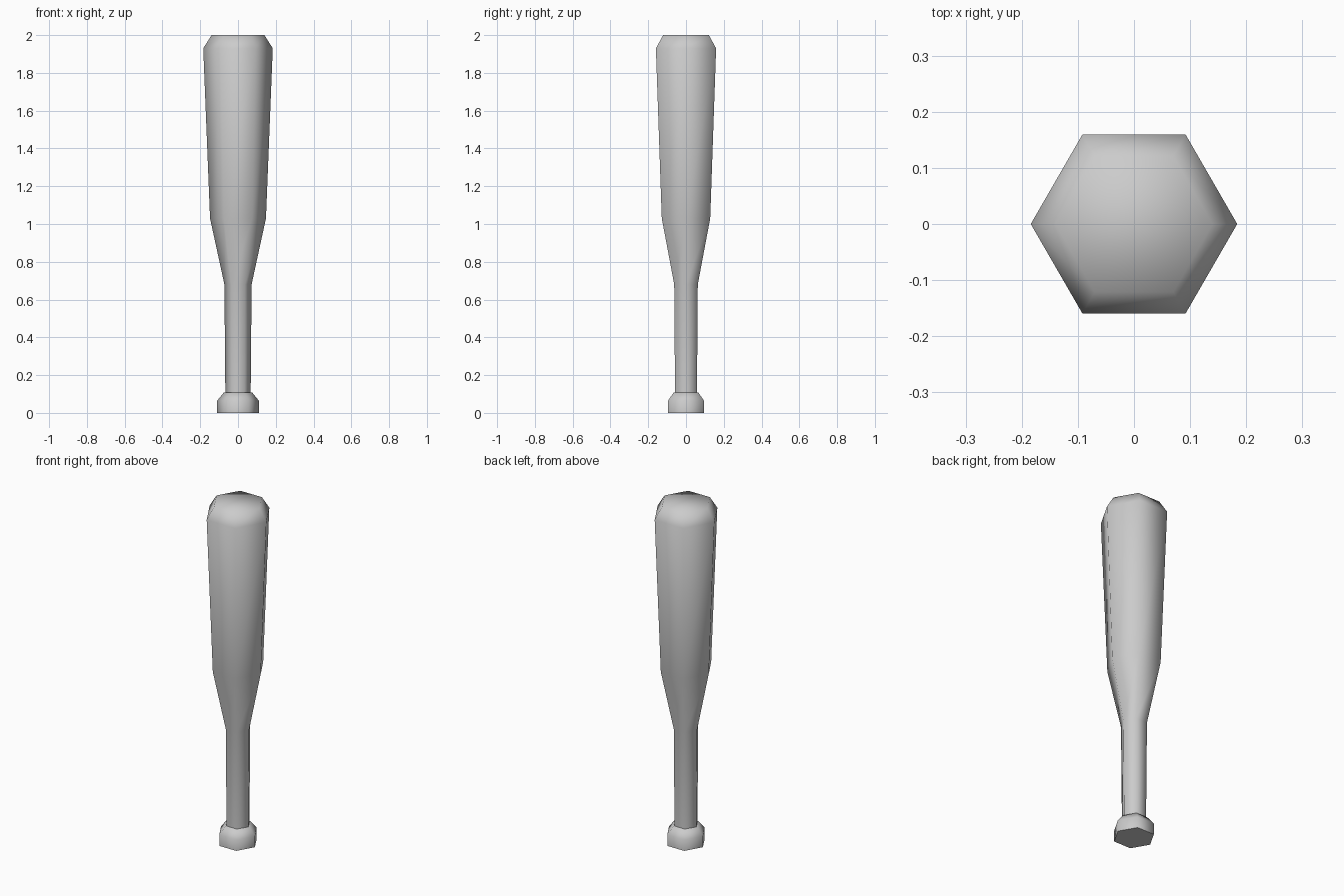
import bpy, bmesh, math

cube = bpy.data.objects.get("Cube")
if cube:
    bpy.data.objects.remove(cube, do_unlink=True)

grey = bpy.data.materials.new("light grey")
grey.use_nodes = True
grey.diffuse_color = (0.6, 0.6, 0.6, 1)
grey.node_tree.nodes["Principled BSDF"].inputs["Base Color"].default_value = (0.6, 0.6, 0.6, 1)

SIDES = 6


def lathe(name, profile):
    """Closed six-sided solid from (radius, height) rings, corners on the x axis."""
    bm = bmesh.new()
    rings = []
    for r, z in profile:
        angles = [2 * math.pi * i / SIDES for i in range(SIDES)]
        rings.append([bm.verts.new((r * math.cos(a), r * math.sin(a), z)) for a in angles])
    for low, high in zip(rings, rings[1:]):
        for i in range(SIDES):
            j = (i + 1) % SIDES
            bm.faces.new((low[i], low[j], high[j], high[i]))
    bm.faces.new(rings[0][::-1])
    bm.faces.new(rings[-1])
    mesh = bpy.data.meshes.new(name)
    bm.to_mesh(mesh)
    bm.free()
    mesh.materials.append(grey)
    obj = bpy.data.objects.new(name, mesh)
    bpy.context.collection.objects.link(obj)
    bpy.ops.object.select_all(action="DESELECT")
    obj.select_set(True)
    bpy.context.view_layer.objects.active = obj
    bpy.ops.object.shade_smooth_by_angle(angle=math.radians(75))
    return obj


# Knob at the foot of the grip
lathe("knob", [(0.11, 0), (0.11, 0.065), (0.075, 0.108)])

# Grip, taper and barrel with a chamfered tip
lathe("grip_and_barrel", [(0.067, 0.1), (0.072, 0.68), (0.148, 1.03),
                          (0.184, 1.93), (0.14, 2)])
